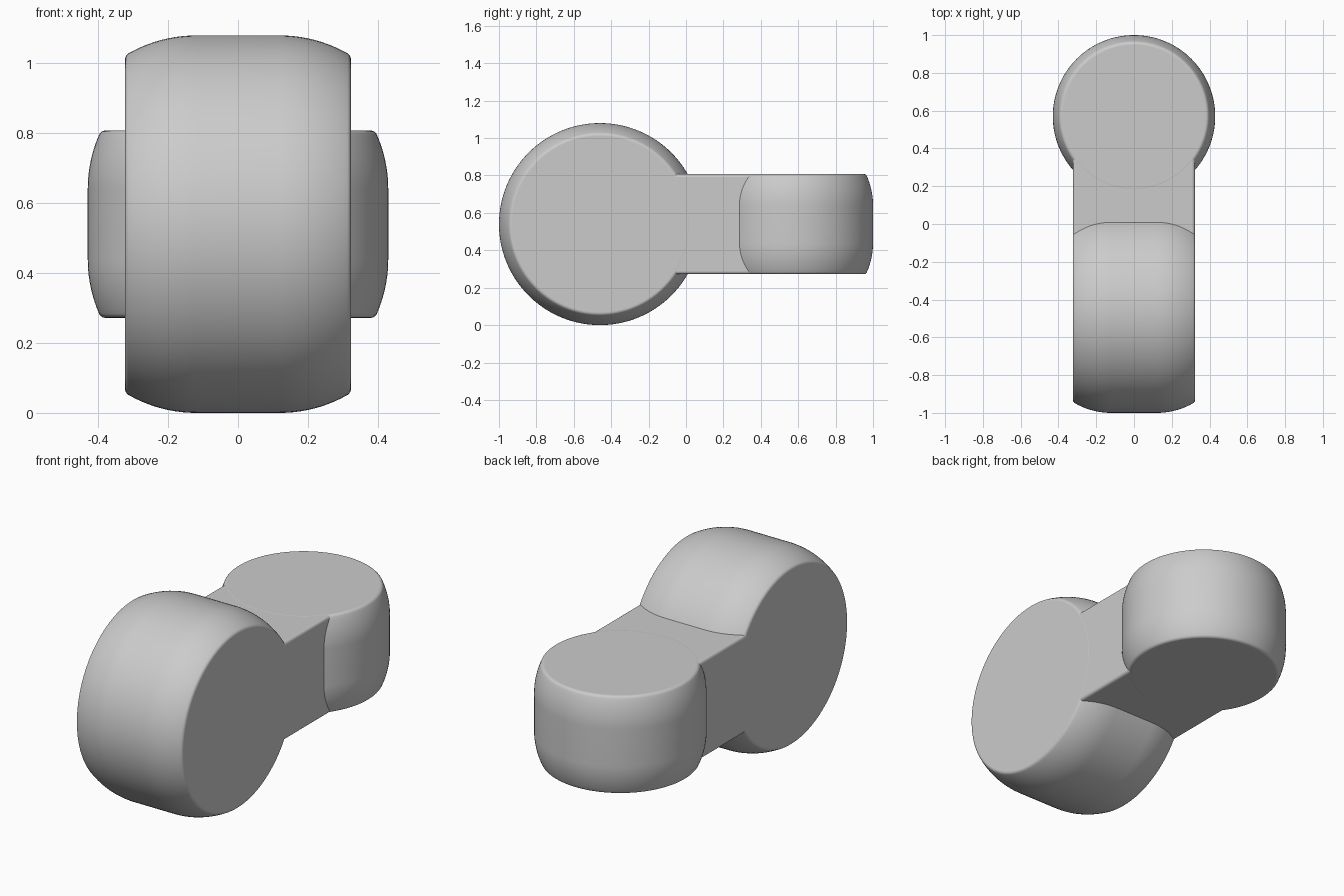
import bpy, bmesh
from math import sin, cos, asin, pi
from mathutils import Matrix, Vector

cube = bpy.data.objects.get("Cube")
if cube:
    bpy.data.objects.remove(cube, do_unlink=True)

grey = bpy.data.materials.new("plain_grey")
grey.use_nodes = True
grey.diffuse_color = (0.6, 0.6, 0.6, 1)
grey.node_tree.nodes["Principled BSDF"].inputs["Base Color"].default_value = (0.6, 0.6, 0.6, 1)

MID_Z = 0.54          # height of the shared centre line
CROWN, FILLET = 0.39, 0.02


def finish(name, bm):
    bmesh.ops.recalc_face_normals(bm, faces=bm.faces)
    mesh = bpy.data.meshes.new(name)
    bm.to_mesh(mesh)
    bm.free()
    mesh.materials.append(grey)
    obj = bpy.data.objects.new(name, mesh)
    bpy.context.collection.objects.link(obj)
    return obj


def crowned_profile(radius, half, flat):
    """(height, radius) points: straight belt, crowned shoulder, small fillet."""
    tilt = asin((half - FILLET - flat) / (CROWN - FILLET))
    pts = []
    for i in range(11):
        a = tilt * i / 10
        pts.append((flat + CROWN * sin(a), radius - CROWN + CROWN * cos(a)))
    centre_r = radius - CROWN + (CROWN - FILLET) * cos(tilt)
    for i in range(1, 7):
        a = tilt + (pi / 2 - tilt) * i / 6
        pts.append((half - FILLET + FILLET * sin(a), centre_r + FILLET * cos(a)))
    return [(-h, r) for h, r in reversed(pts)] + pts


def crowned_drum(name, radius, half, flat, matrix, sides=128):
    bm = bmesh.new()
    rings = []
    for h, r in crowned_profile(radius, half, flat):
        rings.append([bm.verts.new((r * cos(2 * pi * k / sides), r * sin(2 * pi * k / sides), h))
                      for k in range(sides)])
    for low, high in zip(rings, rings[1:]):
        for k in range(sides):
            n = (k + 1) % sides
            bm.faces.new((low[k], low[n], high[n], high[k])).smooth = True
    # flat end caps
    bm.faces.new(rings[0])
    bm.faces.new(rings[-1])
    bm.transform(matrix)
    return finish(name, bm)


# Large drum lying on a sideways axis, at the front
crowned_drum("front_drum", 0.54, 0.323, 0.12,
             Matrix.Translation((0, -0.46, MID_Z)) @ Matrix.Rotation(pi / 2, 4, "Y"))

# Smaller drum on an upright axis, at the back
crowned_drum("back_drum", 0.43, 0.268, 0.10, Matrix.Translation((0, 0.57, MID_Z)))

# Neck joining both drums, flush with their flat ends, long edges rounded
bm = bmesh.new()
bmesh.ops.create_cube(bm, size=1)
bm.transform(Matrix.Translation((0, 0.055, MID_Z)) @ Matrix.Diagonal(Vector((0.645, 1.03, 0.535, 1))))
long_edges = [e for e in bm.edges if abs(e.verts[0].co.y - e.verts[1].co.y) > 0.5]
rounded = bmesh.ops.bevel(bm, geom=long_edges, offset=0.015, segments=4, profile=0.5, affect="EDGES")
for face in rounded["faces"]:
    face.smooth = True
finish("neck", bm)
